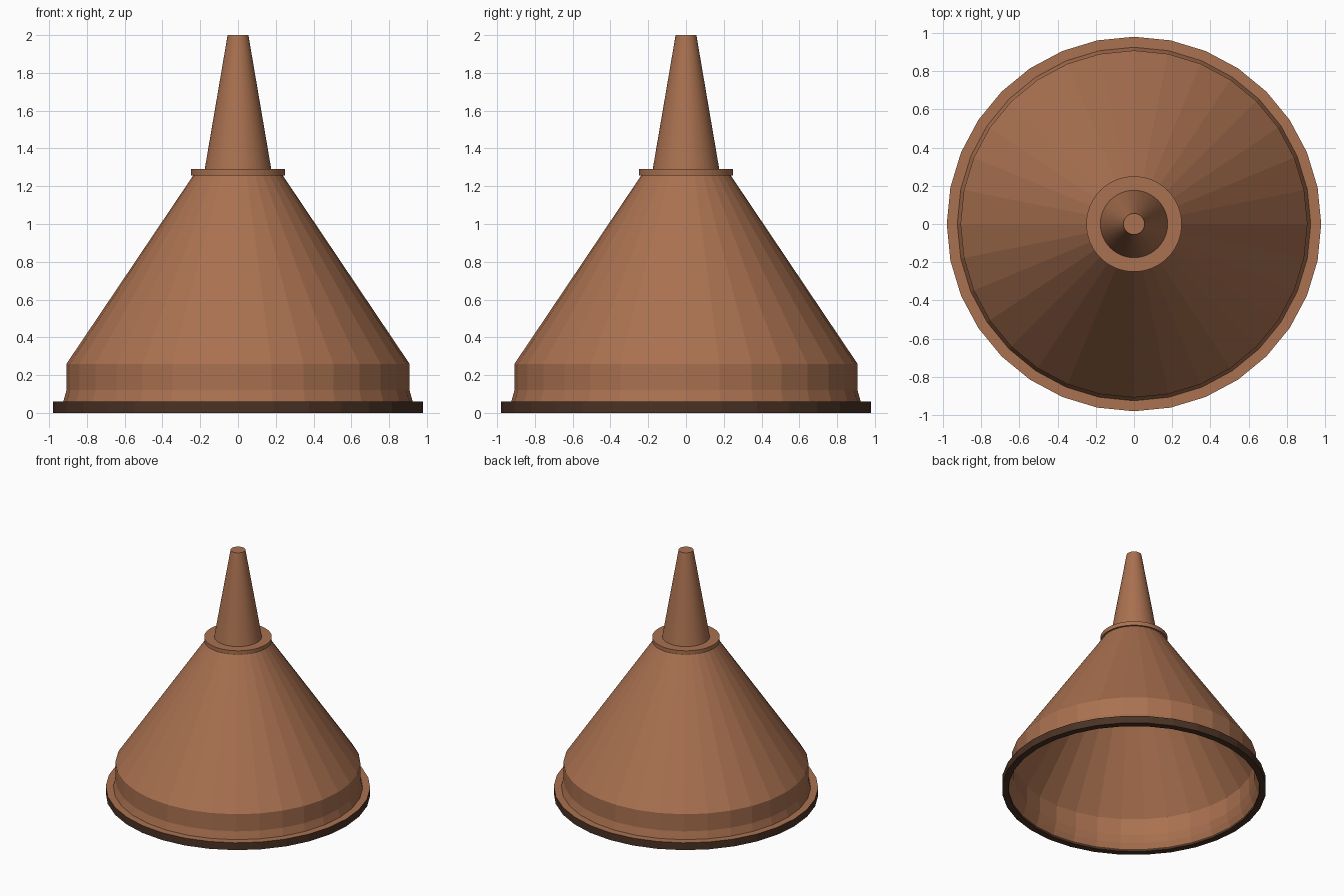
import bpy, bmesh, math

if "Cube" in bpy.data.objects:
    bpy.data.objects.remove(bpy.data.objects["Cube"])


def material(name, rgb):
    m = bpy.data.materials.new(name)
    m.diffuse_color = (*rgb, 1.0)
    m.use_nodes = True
    m.node_tree.nodes["Principled BSDF"].inputs["Base Color"].default_value = m.diffuse_color
    return m


brown = material("copper brown", (0.40, 0.165, 0.080))
dark = material("dark brown", (0.070, 0.032, 0.018))


def lathe(name, profile, sides, closed=False, dark_segments=()):
    """Revolve (radius, z) points round z; open profiles get end caps."""
    bm = bmesh.new()
    rings = [[bm.verts.new((r * math.cos(2 * math.pi * i / sides),
                            r * math.sin(2 * math.pi * i / sides), z))
              for i in range(sides)] for r, z in profile]
    count = len(rings) if closed else len(rings) - 1
    for k in range(count):
        a, b = rings[k], rings[(k + 1) % len(rings)]
        for i in range(sides):
            j = (i + 1) % sides
            f = bm.faces.new((a[i], a[j], b[j], b[i]))
            f.material_index = 1 if k in dark_segments else 0
    if not closed:
        bm.faces.new(rings[0][::-1])
        bm.faces.new(rings[-1])
    bmesh.ops.recalc_face_normals(bm, faces=bm.faces[:])
    me = bpy.data.meshes.new(name)
    bm.to_mesh(me)
    bm.free()
    me.materials.append(brown)
    me.materials.append(dark)
    ob = bpy.data.objects.new(name, me)
    bpy.context.collection.objects.link(ob)
    return ob


# Hollow bowl with its flat rim: outside going up, then inside going down
lathe("funnel_bowl", [
    (0.93, 0.0), (0.98, 0.0), (0.98, 0.06), (0.925, 0.06),
    (0.908, 0.12), (0.908, 0.26), (0.235, 1.26),
    (0.222, 1.26), (0.895, 0.255), (0.895, 0.12), (0.912, 0.06),
    (0.93, 0.02),
], 32, closed=True, dark_segments=(0, 1, 11))

# Collar where bowl meets spout
lathe("collar", [(0.25, 1.257), (0.25, 1.29)], 64)

# Tapered spout
lathe("spout", [(0.177, 1.285), (0.055, 2.0)], 64)
